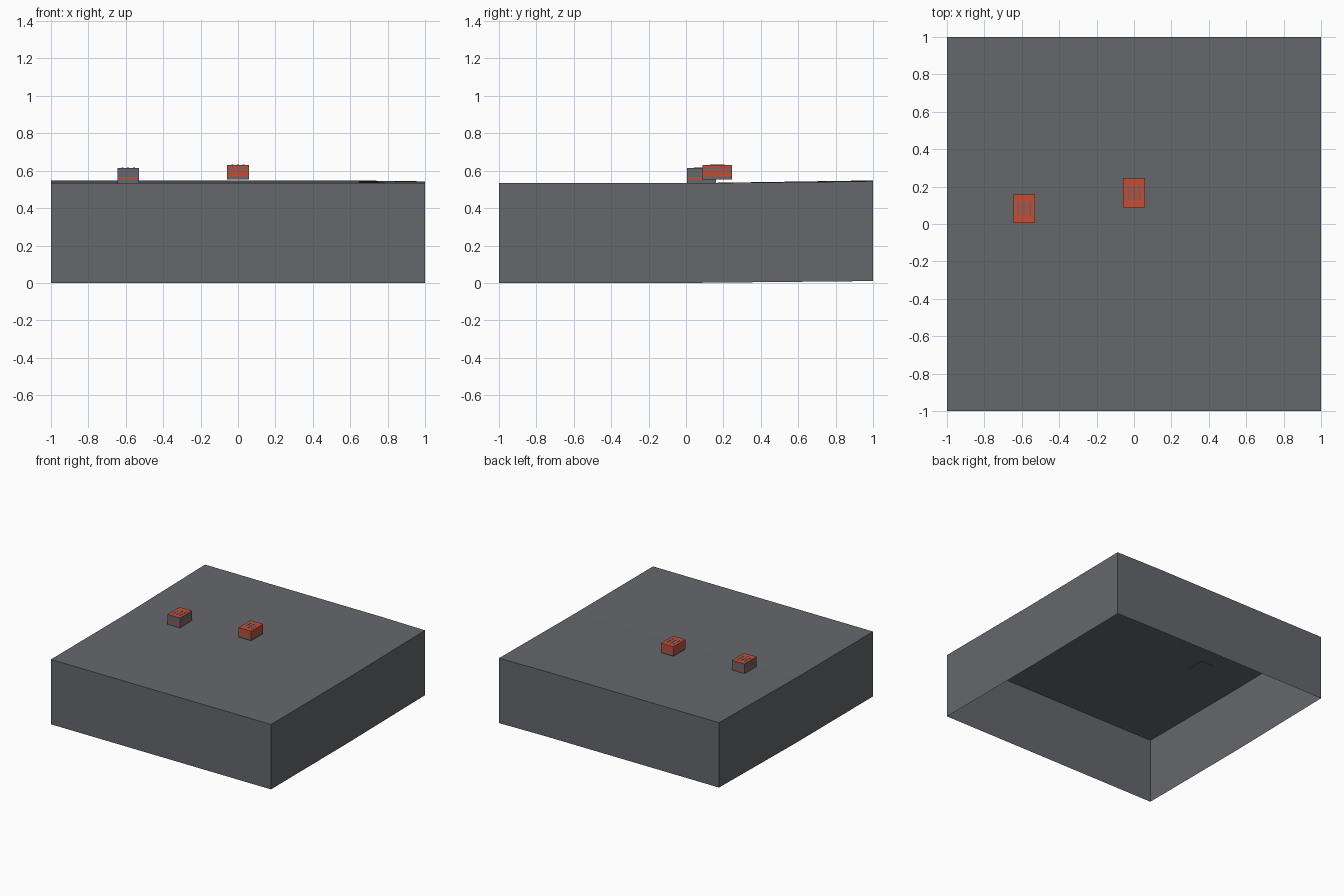
import bpy
import bmesh

cube = bpy.data.objects.get("Cube")
if cube:
    bpy.data.objects.remove(cube, do_unlink=True)


def make_material(name, rgb):
    mat = bpy.data.materials.new(name)
    mat.use_nodes = True
    mat.diffuse_color = (*rgb, 1)
    mat.node_tree.nodes["Principled BSDF"].inputs["Base Color"].default_value = (*rgb, 1)
    return mat


grey = make_material("slate grey", (0.13, 0.137, 0.15))
orange = make_material("brick orange", (0.57, 0.075, 0.035))
GREY, ORANGE = 0, 1


def finish(name, bm):
    bmesh.ops.recalc_face_normals(bm, faces=bm.faces)
    mesh = bpy.data.meshes.new(name)
    bm.to_mesh(mesh)
    bm.free()
    mesh.materials.append(grey)
    mesh.materials.append(orange)
    obj = bpy.data.objects.new(name, mesh)
    bpy.context.collection.objects.link(obj)
    return obj


# Ground block: hollow underneath, gently rising towards the back
def build_ground():
    depth = 0.533
    bm = bmesh.new()
    bmesh.ops.create_grid(bm, x_segments=10, y_segments=10, size=1)
    for v in bm.verts:
        x, y = v.co.x, v.co.y
        dip = 0.005 * max(0, (x - 0.6) / 0.4)
        v.co.z = depth + max(0, y) * (0.015 - dip)
    rim = [e for e in bm.edges if e.is_boundary]
    skirt = bmesh.ops.extrude_edge_only(bm, edges=rim)["geom"]
    for v in skirt:
        if isinstance(v, bmesh.types.BMVert):
            v.co.z -= depth
    finish("ground_block", bm)


# Building: stacked wall bands with a coloured roof
def build_house(name, x, y, base, height, bands):
    bm = bmesh.new()
    bmesh.ops.create_cube(bm, size=1)
    for v in bm.verts:
        v.co.x = x + v.co.x * 0.115
        v.co.y = y + v.co.y * 0.157
        v.co.z = base + (v.co.z + 0.5) * height
    for low, high in bands:
        for level in (low, high):
            if 0 < level < height:
                bmesh.ops.bisect_plane(bm, geom=bm.verts[:] + bm.edges[:] + bm.faces[:],
                                       plane_co=(0, 0, base + level), plane_no=(0, 0, 1))
    for f in bm.faces:
        level = f.calc_center_median().z - base
        striped = any(low < level < high for low, high in bands)
        on_roof = level > height - 0.0005
        f.material_index = ORANGE if striped or on_roof else GREY
    finish(name + "_walls", bm)

    # Three narrow skylights
    bm = bmesh.new()
    for offset in (-0.03, 0, 0.03):
        made = bmesh.ops.create_cube(bm, size=1)["verts"]
        for v in made:
            v.co.x = x + offset + v.co.x * 0.011
            v.co.y = y + v.co.y * 0.08
            v.co.z = base + height + v.co.z * 0.003
    finish(name + "_skylights", bm)


build_ground()
build_house("right_house", -0.587, 0.083, 0.532, 0.083, [(0.02, 0.032)])
build_house("centre_house", 0, 0.167, 0.553, 0.078,
            [(0.015, 0.03), (0.033, 0.045), (0.048, 0.06), (0.063, 0.079)])
